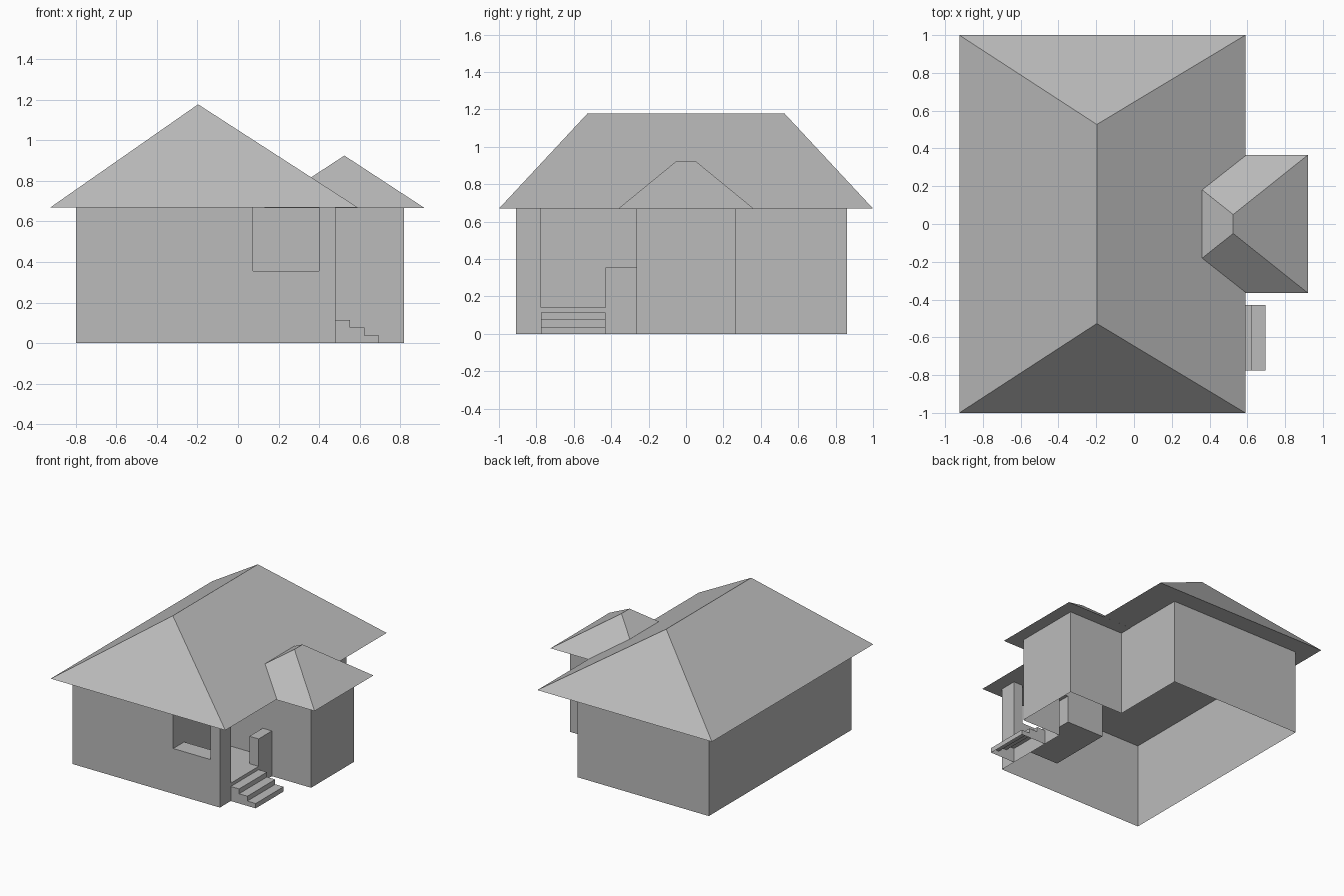
import bpy

cube = bpy.data.objects.get("Cube")
if cube:
    bpy.data.objects.remove(cube, do_unlink=True)

grey = bpy.data.materials.new("plain_grey")
grey.use_nodes = True
colour = (0.5, 0.5, 0.5, 1)
grey.diffuse_color = colour
grey.node_tree.nodes["Principled BSDF"].inputs["Base Color"].default_value = colour


def make_object(name, verts, faces):
    mesh = bpy.data.meshes.new(name)
    mesh.from_pydata(verts, [], faces)
    mesh.materials.append(grey)
    obj = bpy.data.objects.new(name, mesh)
    bpy.context.collection.objects.link(obj)
    return obj


def make_panels(name, panels):
    """Join four-cornered panels into one object."""
    verts = [corner for panel in panels for corner in panel]
    faces = [tuple(range(i, i + 4)) for i in range(0, len(verts), 4)]
    return make_object(name, verts, faces)


def wall(start, end, low, high):
    """Upright panel that faces to the right of its start-to-end direction."""
    return [(*start, low), (*end, low), (*end, high), (*start, high)]


def slab(left, right, front, back, height):
    """Level panel facing up."""
    return [(left, front, height), (right, front, height),
            (right, back, height), (left, back, height)]


def hip_roof(name, left, right, half_depth, ridge_x, half_ridge, base, top):
    verts = [(left, -half_depth, base), (right, -half_depth, base),
             (right, half_depth, base), (left, half_depth, base),
             (ridge_x, -half_ridge, top), (ridge_x, half_ridge, top)]
    faces = [(0, 1, 4), (1, 2, 5, 4), (2, 3, 5), (3, 0, 4, 5), (3, 2, 1, 0)]
    return make_object(name, verts, faces)


# Plan lines
west, east, wing_east = -0.8, 0.34, 0.82
front, back, wing_half = -0.91, 0.86, 0.265
porch_west, porch_in, porch_out = 0.075, 0.4, 0.48
porch_front, door_back, porch_back = -0.775, -0.43, -wing_half
ground, floor, sill, eaves = 0, 0.14, 0.355, 0.67

# Main house shell, open underneath
make_panels("house_walls", [
    wall((west, front), (porch_west, front), ground, eaves),
    wall((east, wing_half), (east, back), ground, eaves),
    wall((east, back), (west, back), ground, eaves),
    wall((west, back), (west, front), ground, eaves),
])

# Side wing
make_panels("wing_walls", [
    wall((porch_out, porch_back), (wing_east, porch_back), ground, eaves),
    wall((wing_east, porch_back), (wing_east, wing_half), ground, eaves),
    wall((wing_east, wing_half), (east, wing_half), ground, eaves),
])

# Outer faces of the porch: window breast, corner pier, door base, parapet
make_panels("porch_outer_walls", [
    wall((porch_west, front), (porch_in, front), ground, sill),
    wall((porch_in, front), (porch_out, front), ground, eaves),
    wall((porch_out, front), (porch_out, porch_front), ground, eaves),
    wall((porch_out, porch_front), (porch_out, door_back), ground, floor),
    wall((porch_out, door_back), (porch_out, porch_back), ground, sill),
])

# Inner faces of the porch
make_panels("porch_inner_walls", [
    wall((porch_west, front), (porch_west, porch_front), sill, eaves),
    wall((porch_west, porch_front), (porch_west, porch_back), floor, eaves),
    wall((porch_west, porch_back), (porch_in, porch_back), floor, eaves),
    wall((porch_in, porch_back), (porch_out, porch_back), sill, eaves),
    wall((porch_in, porch_front), (porch_west, porch_front), floor, sill),
    wall((porch_out, porch_front), (porch_in, porch_front), floor, eaves),
    wall((porch_in, porch_front), (porch_in, front), sill, eaves),
    wall((porch_in, porch_back), (porch_in, door_back), floor, sill),
    wall((porch_in, door_back), (porch_out, door_back), floor, sill),
])

# Level surfaces of the porch
make_panels("porch_floor", [
    slab(porch_west, porch_in, porch_front, porch_back, floor),
    slab(porch_in, porch_out, porch_front, door_back, floor),
])
make_panels("window_sill", [slab(porch_west, porch_in, front, porch_front, sill)])
make_panels("parapet_top", [slab(porch_in, porch_out, door_back, porch_back, sill)])

# Entrance steps, hollow underneath
rise, run, count = 0.038, 0.072, 3
steps = []
for i in range(count):
    inner = porch_out + run * i
    outer = inner + run
    top = rise * (count - i)
    steps += [
        slab(inner, outer, porch_front, door_back, top),
        wall((outer, porch_front), (outer, door_back), top - rise, top),
        wall((inner, porch_front), (outer, porch_front), ground, top),
        wall((outer, door_back), (inner, door_back), ground, top),
    ]
make_panels("entrance_steps", steps)

# Roofs
hip_roof("main_roof", -0.925, 0.59, 1, -0.197, 0.527, eaves, 1.178)
hip_roof("wing_roof", 0.13, 0.92, 0.365, 0.525, 0.05, eaves - 0.003, 0.925)
